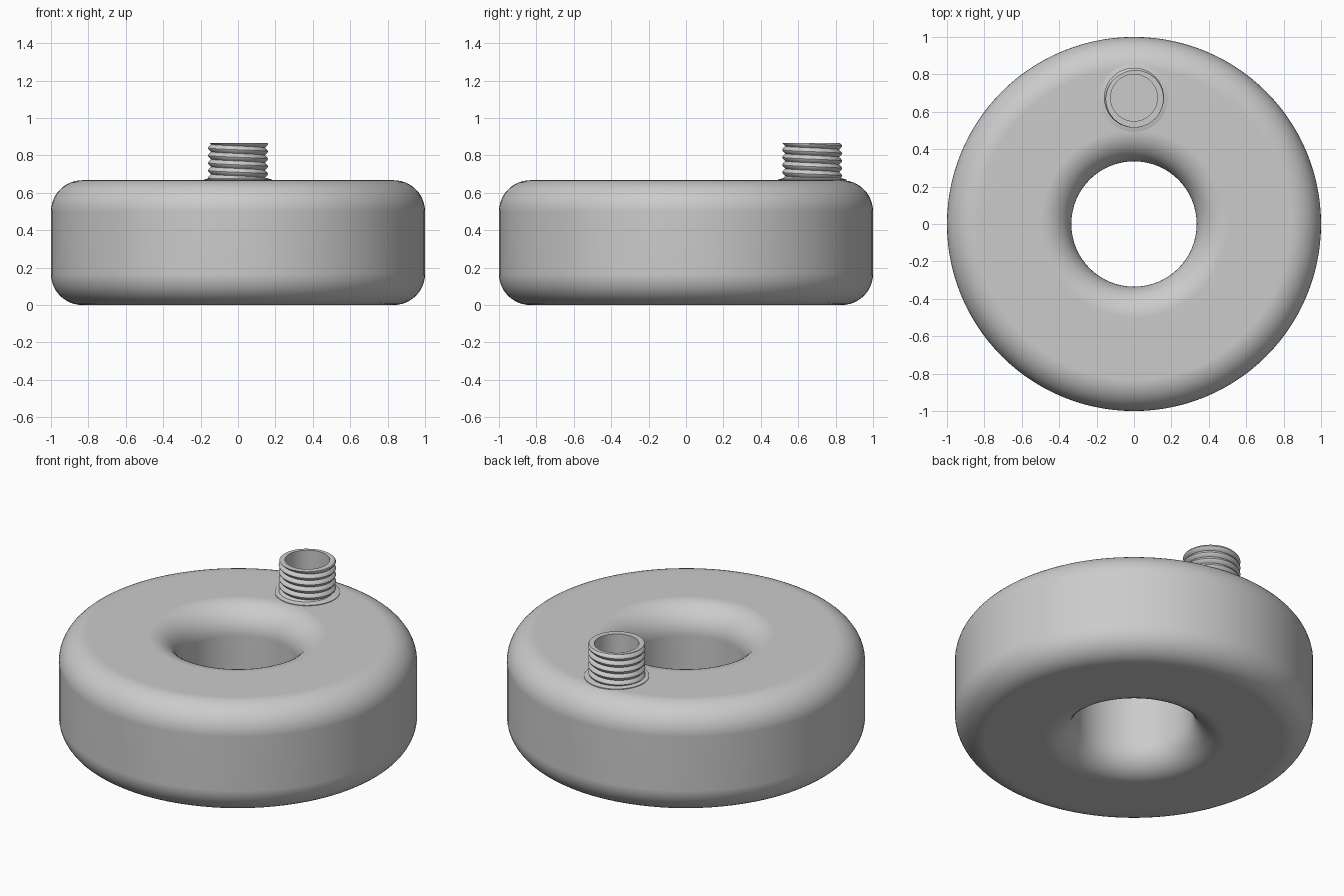
import bpy, bmesh
from math import sin, cos, pi, radians

cube = bpy.data.objects.get("Cube")
if cube:
    bpy.data.objects.remove(cube, do_unlink=True)

grey = bpy.data.materials.new("plain_grey")
grey.use_nodes = True
COLOUR = (0.6, 0.6, 0.6, 1)
grey.diffuse_color = COLOUR
grey.node_tree.nodes["Principled BSDF"].inputs["Base Color"].default_value = COLOUR

HEIGHT, INNER, FILLET, WALL = 0.667, 0.335, 0.167, 0.05
NECK_Y, NECK_TOP, BORE = 0.675, 0.867, 0.125
PITCH = 0.04


def grid_object(name, columns, loop_rows):
    """Skin a list of columns of points, merging where they meet."""
    bm = bmesh.new()
    cols = [[bm.verts.new(p) for p in col] for col in columns]
    rows = len(cols[0])
    for a, b in zip(cols, cols[1:]):
        for j in range(rows if loop_rows else rows - 1):
            k = (j + 1) % rows
            bm.faces.new((a[j], b[j], b[k], a[k]))
    bmesh.ops.remove_doubles(bm, verts=bm.verts, dist=1e-5)
    bmesh.ops.dissolve_degenerate(bm, dist=1e-5, edges=bm.edges)
    bmesh.ops.recalc_face_normals(bm, faces=bm.faces)
    mesh = bpy.data.meshes.new(name)
    bm.to_mesh(mesh)
    bm.free()
    mesh.materials.append(grey)
    ob = bpy.data.objects.new(name, mesh)
    bpy.context.collection.objects.link(ob)
    return ob


def lathe(name, profile, segments):
    """Revolve a closed (radius, height) profile about z."""
    angles = [2 * pi * i / segments for i in range(segments + 1)]
    return grid_object(name, [[(r * cos(t), r * sin(t), z) for r, z in profile]
                              for t in angles], True)


def rounded_section(inset, steps=12):
    """Rounded rectangle cross-section of the ring, shrunk by inset."""
    rad = FILLET - inset
    lo_r, hi_r = INNER + FILLET, 1 - FILLET
    lo_z, hi_z = FILLET, HEIGHT - FILLET
    corners = [(hi_r, hi_z), (lo_r, hi_z), (lo_r, lo_z), (hi_r, lo_z)]
    return [(r + rad * cos(a), z + rad * sin(a))
            for q, (r, z) in enumerate(corners)
            for a in [pi / 2 * (q + s / steps) for s in range(steps + 1)]]


def activate(ob):
    bpy.ops.object.select_all(action='DESELECT')
    ob.select_set(True)
    bpy.context.view_layer.objects.active = ob


def cut(ob, cutter):
    mod = ob.modifiers.new("cut", 'BOOLEAN')
    mod.operation, mod.solver, mod.object = 'DIFFERENCE', 'EXACT', cutter
    cutter.hide_render = True
    activate(ob)
    bpy.ops.object.modifier_apply(modifier=mod.name)
    bpy.data.objects.remove(cutter, do_unlink=True)


def smooth(ob, angle):
    activate(ob)
    bpy.ops.object.shade_smooth_by_angle(angle=radians(angle))


# Hollow ring body with an opening under the neck
body = lathe("ring_body", rounded_section(0), 112)
cut(body, lathe("cavity_cutter", rounded_section(WALL), 112))
bpy.ops.mesh.primitive_cylinder_add(vertices=64, radius=BORE + 0.005, depth=0.2,
                                    location=(0, NECK_Y, HEIGHT))
cut(body, bpy.context.object)
smooth(body, 35)
weighted = body.modifiers.new("weighted_normals", 'WEIGHTED_NORMAL')
weighted.keep_sharp = True

# Thin flange where the neck meets the body
flange = lathe("neck_flange", [(BORE + 0.01, HEIGHT - 0.02), (0.182, HEIGHT - 0.02),
                               (0.182, HEIGHT + 0.004), (0.155, HEIGHT + 0.011),
                               (BORE + 0.01, HEIGHT + 0.011)], 64)
flange.location.y = NECK_Y
smooth(flange, 20)

# Threaded neck: rows follow the helix and are trimmed flat at both ends
BASE, STEPS, SEGS = HEIGHT, 6, 72
turns = round((NECK_TOP - BASE) / PITCH) + 1


def thread_radius(z, t):
    phase = (z / PITCH + t / (2 * pi)) % 1
    return 0.144 + 0.016 * sin(pi * phase) ** 1.2


columns = []
for i in range(SEGS + 1):
    t = 2 * pi * i / SEGS
    start = (BASE // PITCH) * PITCH - PITCH * t / (2 * pi)
    heights = [min(max(start + PITCH * j / STEPS, BASE), NECK_TOP)
               for j in range((turns + 2) * STEPS)]
    outline = [(thread_radius(z, t), z) for z in heights]
    outline += [(BORE, NECK_TOP), (BORE, HEIGHT - WALL)]
    outline += [(BORE + 0.012, HEIGHT - WALL), (BORE + 0.012, BASE)]
    columns.append([(r * cos(t), r * sin(t), z) for r, z in outline])
neck = grid_object("threaded_neck", columns, True)
neck.location.y = NECK_Y
smooth(neck, 40)
